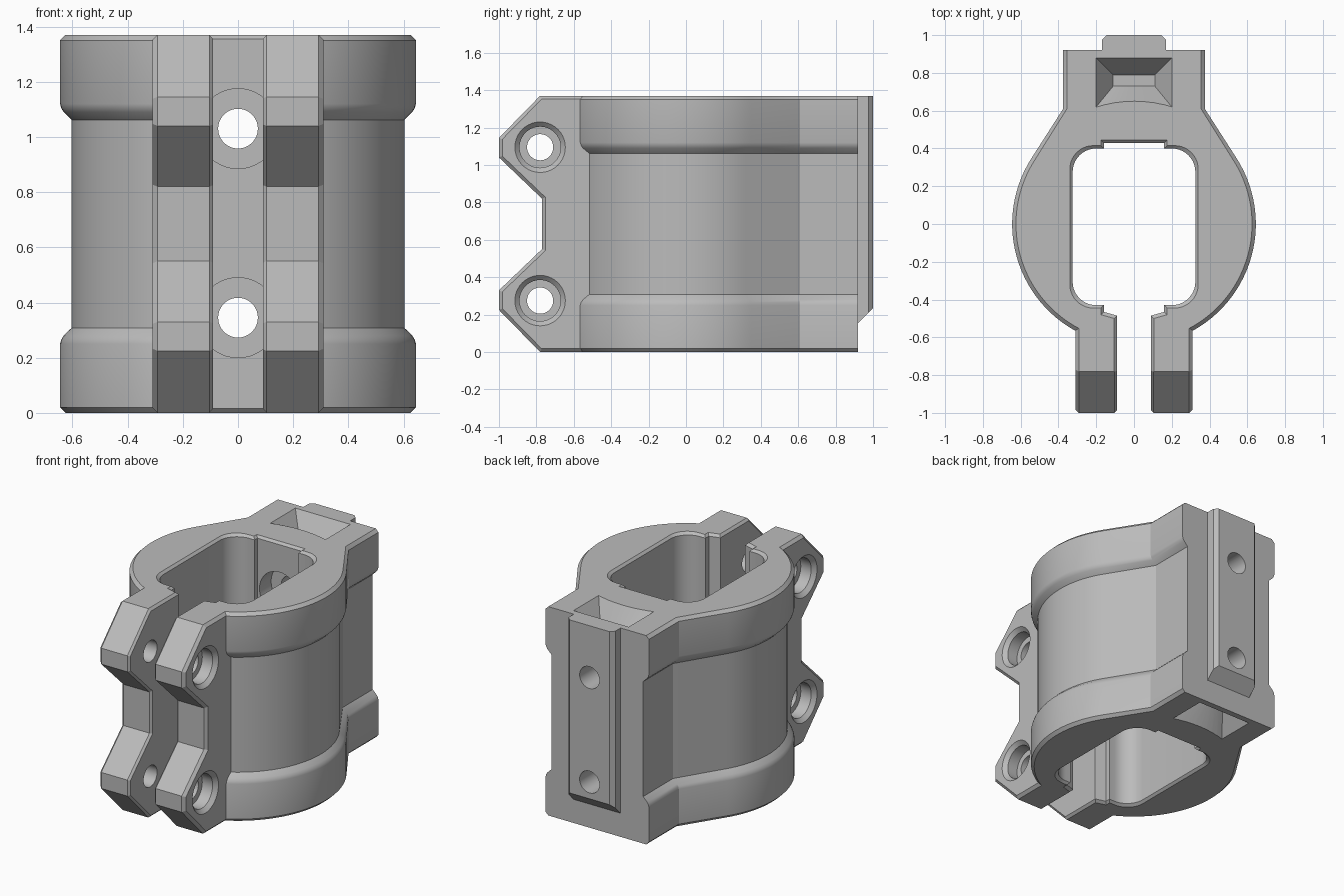
import bpy, bmesh, math
from mathutils import Vector

old = bpy.data.objects.get("Cube")
if old:
    bpy.data.objects.remove(old)

H = 1.37

grey = bpy.data.materials.new("plain grey")
grey.use_nodes = True
colour = (0.5, 0.5, 0.5, 1)
grey.diffuse_color = colour
grey.node_tree.nodes["Principled BSDF"].inputs["Base Color"].default_value = colour


def loft(name, rings, bevel=0):
    """Closed solid through a list of rings of 3D points."""
    bm = bmesh.new()
    loops = [[bm.verts.new(p) for p in ring] for ring in rings]
    n = len(loops[0])
    for a, b in zip(loops, loops[1:]):
        for i in range(n):
            bm.faces.new((a[i], a[(i + 1) % n], b[(i + 1) % n], b[i]))
    caps = [bm.faces.new(loops[0]), bm.faces.new(loops[-1])]
    bmesh.ops.recalc_face_normals(bm, faces=bm.faces)
    if bevel:
        edges = {e for f in caps for e in f.edges}
        bmesh.ops.bevel(bm, geom=list(edges), offset=bevel, segments=1, affect='EDGES')
    mesh = bpy.data.meshes.new(name)
    bm.to_mesh(mesh)
    bm.free()
    mesh.materials.append(grey)
    ob = bpy.data.objects.new(name, mesh)
    bpy.context.collection.objects.link(ob)
    return ob


def turned(name, axis, centre, stations, n=40):
    """Round solid along x or y through (position, radius) stations."""
    rings = []
    for pos, r in stations:
        ring = []
        for i in range(n):
            a = 2 * math.pi * i / n
            u, v = centre[0] + r * math.cos(a), centre[1] + r * math.sin(a)
            ring.append((pos, u, v) if axis == 'x' else (u, pos, v))
        rings.append(ring)
    return loft(name, rings)


def combine(target, other, operation):
    mod = target.modifiers.new("combine", 'BOOLEAN')
    mod.operation, mod.solver, mod.object = operation, 'EXACT', other
    bpy.context.view_layer.objects.active = target
    bpy.ops.object.modifier_apply(modifier=mod.name)
    bpy.data.objects.remove(other)


def both_sides(half):
    return half + [(-x, y) for x, y in reversed(half)]


def at_height(outline, z):
    return [(x, y, z) for x, y in outline]


def shell_outline(d):
    """Round shell, tangent shoulders and rear block, pulled in by d."""
    r, w, shoulder = 0.645 - d, 0.375 - d, 0.61
    p = Vector((w, shoulder))
    end = math.atan2(shoulder, w) - math.acos(r / p.length)
    start = -math.acos(0.28 / r)
    half = []
    for i in range(29):
        a = start + (end - start) * i / 28
        half.append((r * math.cos(a), r * math.sin(a)))
    return both_sides(half + [(w, shoulder), (w, 0.92)])


def bore_outline(d):
    """Rounded opening with rear recess and front slot, grown by d."""
    w, lo, hi, r = 0.325 + d, -0.43 - d, 0.40 + d, 0.125
    half = [(0.09 + d, -1.2), (0.09 + d, -0.485 - d), (0.16 + d, -0.465 - d), (0.16 + d, lo)]
    for cy, first in ((lo + r, -90), (hi - r, 0)):
        for i in range(11):
            a = math.radians(first + 9 * i)
            half.append((w - r + r * math.cos(a), cy + r * math.sin(a)))
    return both_sides(half + [(0.16 + d, hi), (0.16 + d, 0.43 + d)])


# Shell with thicker collars at both ends
steps = [(0, 0.02), (0.02, 0), (0.25, 0), (0.265, 0.004), (0.28, 0.013), (0.308, 0.042)]
steps += [(H - z, d) for z, d in reversed(steps)]
clamp = loft("clamp_body", [at_height(shell_outline(d), z) for z, d in steps])

# Front clamping ears
low = [(-0.78, 0), (-1, 0.225), (-1, 0.33), (-0.77, 0.55)]
ear = [(-0.42, 0)] + low + [(y, H - z) for y, z in reversed(low)] + [(-0.42, H)]
for s in (-1, 1):
    lug = loft("ear", [[(s * x, y, z) for y, z in ear] for x in (0.085, 0.31)], bevel=0.018)
    combine(clamp, lug, 'UNION')

# Rear rail with a sloped lower end
rail = both_sides([(0.17, 0.9), (0.17, 0.975), (0.145, 1.0)])
foot = [(x, y, 0.155 + (y - 0.92)) for x, y in rail]
combine(clamp, loft("rail", [foot, at_height(rail, H)]), 'UNION')

# Central opening and slot, chamfered at both ends
ends = [(-0.05, 0.065), (0.015, 0), (H - 0.015, 0), (H + 0.05, 0.065)]
combine(clamp, loft("opening", [at_height(bore_outline(d), z) for z, d in ends]), 'DIFFERENCE')


# Tapered pockets in the top and bottom of the rear block
def pocket_ring(t):
    w = 0.2 - 0.09 * t
    ring = [(w, 0.88 - 0.09 * t), (-w, 0.88 - 0.09 * t)]
    for i in range(9):
        u = i / 4 - 1
        ring.append((u * w, 0.62 + 0.11 * t + 0.03 * (1 - u * u) * (1 - t)))
    return ring


for top in (False, True):
    rings = []
    for t in (-0.2, 1):
        depth = 0.13 * t
        rings.append(at_height(pocket_ring(t), H - depth if top else depth))
    combine(clamp, loft("pocket", rings), 'DIFFERENCE')

# Rear bolt holes, counterbored from the inside
for z in (0.345, 1.03):
    hole = turned("rear_hole", 'y', (0, z),
                  [(0.2, 0.145), (0.55, 0.145), (0.55, 0.072), (1.1, 0.072)])
    combine(clamp, hole, 'DIFFERENCE')

# Ear bolt holes with chamfered counterbores
for z in (0.275, 1.095):
    for s in (-1, 1):
        stations = [(0, 0.07), (0.21, 0.07), (0.21, 0.11), (0.285, 0.11), (0.335, 0.16)]
        hole = turned("ear_hole", 'x', (-0.78, z), [(s * x, r) for x, r in stations])
        combine(clamp, hole, 'DIFFERENCE')

# Smooth curves, sharp edges
bpy.ops.object.select_all(action='DESELECT')
clamp.select_set(True)
bpy.context.view_layer.objects.active = clamp
bpy.ops.object.shade_smooth_by_angle(angle=math.radians(25))
